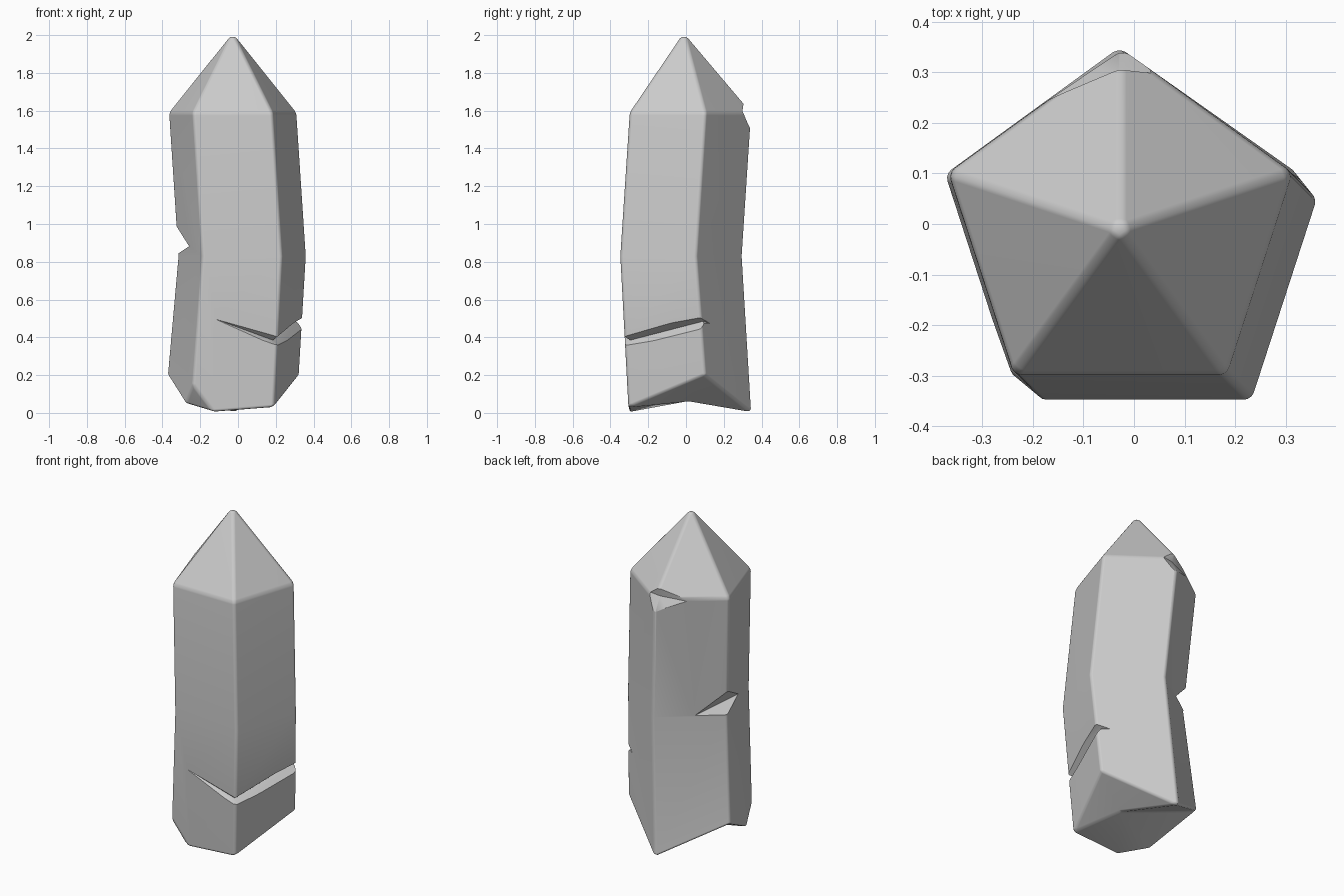
import bpy, bmesh, math
from mathutils import Vector

if "Cube" in bpy.data.objects:
    bpy.data.objects.remove(bpy.data.objects["Cube"], do_unlink=True)

stone = bpy.data.materials.new("pale_grey_stone")
stone.use_nodes = True
GREY = (0.6, 0.6, 0.6, 1)
stone.diffuse_color = GREY
stone.node_tree.nodes["Principled BSDF"].inputs["Base Color"].default_value = GREY


def finish(bm, name):
    bmesh.ops.recalc_face_normals(bm, faces=bm.faces)
    mesh = bpy.data.meshes.new(name)
    bm.to_mesh(mesh)
    bm.free()
    mesh.materials.append(stone)
    obj = bpy.data.objects.new(name, mesh)
    bpy.context.collection.objects.link(obj)
    return obj


def ring(bm, x, y, z, radius=0.358):
    """Five corners, in order: back, left side, front left, front right, right side."""
    angles = [math.radians(90 + 72 * i) for i in range(5)]
    return [bm.verts.new((x + radius * math.cos(a), y + radius * math.sin(a), z)) for a in angles]


def notch(name, path, outward, rise, drop):
    """V-shaped cutter swept along its deepest line."""
    bm = bmesh.new()
    rows = []
    for point, out in zip(path, outward):
        p, o = Vector(point), Vector((*out, 0)).normalized() * 0.15
        lift = Vector((0, 0, 0.15))
        rows.append([bm.verts.new(q) for q in (p, p + o + lift * rise, p + o - lift * drop)])
    bm.faces.new(rows[0])
    bm.faces.new(rows[-1])
    for r, s in zip(rows, rows[1:]):
        for i in range(3):
            j = (i + 1) % 3
            bm.faces.new((r[i], r[j], s[j], s[i]))
    bmesh.ops.triangulate(bm, faces=bm.faces)
    obj = finish(bm, name)
    obj.hide_render = True
    return obj


# Shaft with a bend in the middle, pointed top and broken base
bm = bmesh.new()
top = ring(bm, -0.028, -0.008, 1.59)
mid = ring(bm, 0.022, -0.058, 0.83)
tip = bm.verts.new((-0.028, -0.01, 2.015))
back, left, right, front = [bm.verts.new(p) for p in (
    (-0.03, 0.35, 0), (-0.375, 0.1, 0.2), (0.325, 0.1, 0.2), (0.19, -0.305, 0.03))]
chip_top, chip_front, chip_side = [bm.verts.new(p) for p in (
    (-0.24, -0.305, 0.15), (-0.13, -0.3, 0.005), (-0.28, -0.19, 0.05))]
hollow = bm.verts.new((0.1, 0.0, 0.06))

for i in range(5):
    j = (i + 1) % 5
    bm.faces.new((top[i], top[j], tip))
    bm.faces.new((top[j], top[i], mid[i], mid[j]))

feet = [(back, left), (left, chip_side, chip_top), (chip_top, chip_front, front),
        (front, right), (right, back)]
for i, foot in enumerate(feet):
    bm.faces.new((mid[(i + 1) % 5], mid[i], *foot))
bm.faces.new((chip_top, chip_side, chip_front))

rim = [back, left, chip_side, chip_front, front, right]
for a, b in zip(rim, rim[1:] + rim[:1]):
    bm.faces.new((b, a, hollow))
crystal = finish(bm, "crystal")

bevel = crystal.modifiers.new("soft_edges", "BEVEL")
bevel.width = 0.015
bevel.segments = 3
bevel.limit_method = "ANGLE"
bevel.angle_limit = math.radians(20)

# Cracks and chips
cutters = [
    notch("base_crack", [(-0.13, -0.33, 0.5), (0.186, -0.295, 0.385), (0.305, 0.09, 0.485), (0.2, 0.23, 0.44)],
          [(-0.2, -1), (0.6, -0.8), (0.95, 0.3), (0.6, 0.8)], 0.5, 0.8),
    notch("side_notch", [(-0.165, 0.185, 0.835), (-0.265, -0.16, 0.885)],
          [(-0.96, 0.28)] * 2, 1.1, 0.15),
    notch("top_chip", [(-0.22, 0.225, 1.57), (-0.03, 0.295, 1.59), (0.06, 0.3, 1.6)],
          [(-0.3, 1), (0, 1), (0.3, 1)], 5, 1.9),
]
for cutter in cutters:
    cut = crystal.modifiers.new(cutter.name, "BOOLEAN")
    cut.operation = "DIFFERENCE"
    cut.solver = "EXACT"
    cut.object = cutter

# Bake the cuts, then shade smoothly with crisp crack edges
bpy.ops.object.select_all(action="DESELECT")
crystal.select_set(True)
bpy.context.view_layer.objects.active = crystal
for modifier in list(crystal.modifiers):
    bpy.ops.object.modifier_apply(modifier=modifier.name)
for cutter in cutters:
    bpy.data.objects.remove(cutter, do_unlink=True)
bpy.ops.object.shade_smooth_by_angle(angle=math.radians(32))
weighted = crystal.modifiers.new("even_shading", "WEIGHTED_NORMAL")
weighted.keep_sharp = True
